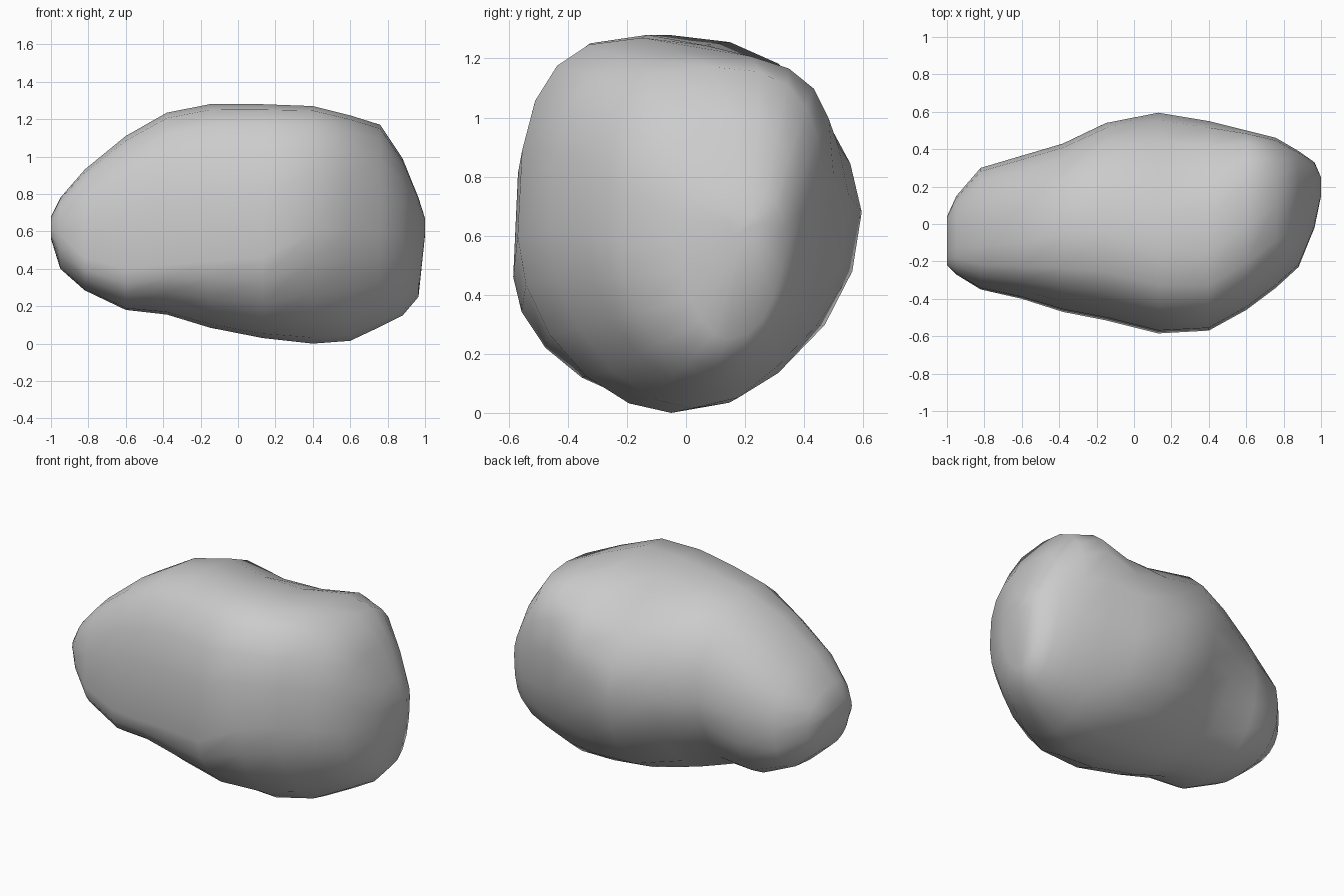
import bpy, bmesh
from math import sin, cos, pi

# Cross-sections along x: x, top(y,z), bottom(y,z), front(y,z), back(y,z),
# then roundness of the upper back and lower back (below 1 = boxier)
SECTIONS = [
    (-1.00, -.09, .68, -.09, .56, -.22, .61, .04, .63, .9, .9),
    (-.95, -.12, .78, -.08, .40, -.27, .58, .15, .60, .9, .8),
    (-.82, -.12, .93, -.06, .285, -.35, .46, .30, .60, .9, .8),
    (-.60, -.10, 1.11, -.06, .18, -.40, .40, .365, .65, .9, .9),
    (-.38, -.06, 1.235, -.06, .155, -.47, .42, .43, .72, .9, 1.2),
    (-.15, -.06, 1.28, -.06, .085, -.515, .44, .54, .72, .9, 1.15),
    (.13, -.13, 1.28, -.06, .03, -.585, .46, .595, .68, 1.1, 1.0),
    (.40, -.15, 1.27, -.05, .00, -.57, .60, .55, .74, 1.0, .95),
    (.60, -.02, 1.22, .02, .015, -.46, .62, .50, .80, .65, .95),
    (.76, .10, 1.17, .06, .09, -.34, .60, .46, .76, .75, .95),
    (.88, .16, .99, .10, .15, -.23, .58, .39, .68, .85, .95),
    (.965, .18, .78, .14, .25, -.02, .56, .33, .62, .9, .9),
    (1.00, .21, .67, .20, .58, .15, .63, .25, .64, .9, .9),
]
STEPS = 5      # segments per quarter


def ring(sec):
    x, yt, zt, yb, zb, yf, zf, yk, zk, p_top, p_low = sec
    powers = (p_top, p_low, 1.1 if x > -.5 else .85, .72)
    pts = []
    for i in range(STEPS * 4):
        a = i / STEPS * pi / 2
        s, c = abs(sin(a)), abs(cos(a))
        q = i // STEPS
        end_y, end_z = (yk, zk) if q < 2 else (yf, zf)
        mid_y, mid_z = (yt, zt) if q in (0, 3) else (yb, zb)
        s, c = s ** powers[q], c ** powers[q]
        pts.append((x, mid_y + (end_y - mid_y) * s,
                    end_z + (mid_z - end_z) * c))
    return pts


# Loft the boulder
bm = bmesh.new()
rings = [[bm.verts.new(p) for p in ring(s)] for s in SECTIONS]
n = STEPS * 4
for a, b in zip(rings, rings[1:]):
    for i in range(n):
        j = (i + 1) % n
        bm.faces.new((a[i], a[j], b[j], b[i]))
bm.faces.new(rings[0])
bm.faces.new(rings[-1])
bmesh.ops.recalc_face_normals(bm, faces=bm.faces)
for f in bm.faces:
    f.smooth = True
mesh = bpy.data.meshes.new("boulder")
bm.to_mesh(mesh)
bm.free()
boulder = bpy.data.objects.new("boulder", mesh)
bpy.context.collection.objects.link(boulder)
